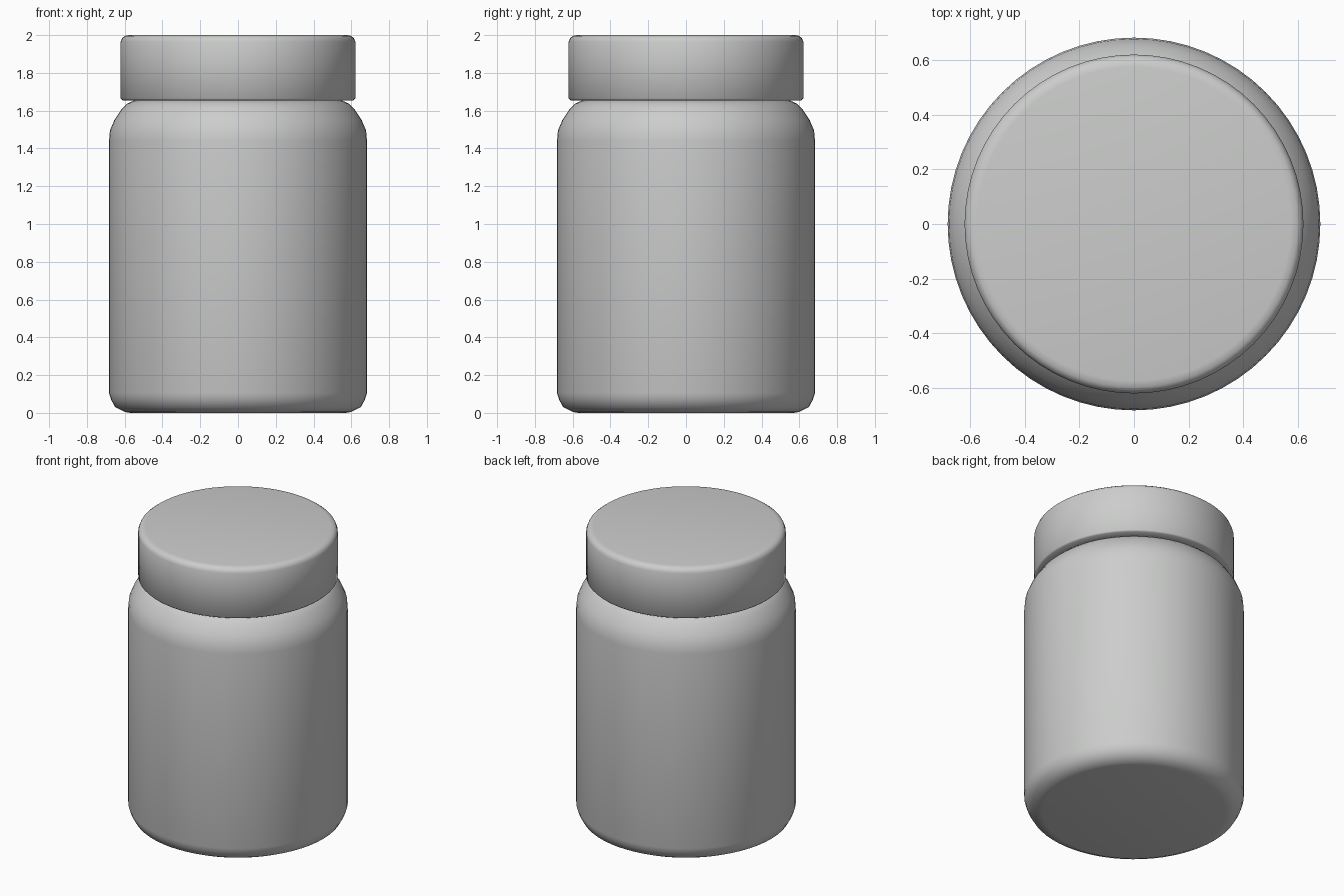
import bpy, bmesh, math

old = bpy.data.objects.get("Cube")
if old:
    bpy.data.objects.remove(old, do_unlink=True)

SEGMENTS = 64

# Single light grey plastic
plastic = bpy.data.materials.new("light_grey_plastic")
plastic.use_nodes = True
GREY = (0.6, 0.61, 0.6, 1)
plastic.diffuse_color = GREY
plastic.node_tree.nodes["Principled BSDF"].inputs["Base Color"].default_value = GREY


def lathe(name, profile):
    """Revolve a (radius, height) profile around z and cap both ends."""
    bm = bmesh.new()
    rings = []
    for r, z in profile:
        ring = []
        for i in range(SEGMENTS):
            a = math.tau * i / SEGMENTS
            ring.append(bm.verts.new((r * math.cos(a), r * math.sin(a), z)))
        rings.append(ring)
    for low, high in zip(rings, rings[1:]):
        for i in range(SEGMENTS):
            j = (i + 1) % SEGMENTS
            bm.faces.new((low[i], low[j], high[j], high[i]))
    bm.faces.new(rings[0][::-1])
    bm.faces.new(rings[-1])
    mesh = bpy.data.meshes.new(name)
    bm.to_mesh(mesh)
    bm.free()
    mesh.materials.append(plastic)
    obj = bpy.data.objects.new(name, mesh)
    bpy.context.collection.objects.link(obj)
    bpy.ops.object.select_all(action='DESELECT')
    obj.select_set(True)
    bpy.context.view_layer.objects.active = obj
    bpy.ops.object.shade_smooth_by_angle(angle=math.radians(50))
    return obj


# Jar with chamfered foot, straight wall, rounded shoulder and a neck
lathe("jar_body", [
    (0.57, 0), (0.6, 0.005), (0.65, 0.03), (0.672, 0.07), (0.683, 0.105),
    (0.683, 1.44), (0.678, 1.495), (0.655, 1.55), (0.615, 1.61),
    (0.585, 1.638), (0.555, 1.652), (0.54, 1.655), (0.54, 1.72),
])

# Screw lid with softened rims
lathe("lid", [
    (0.54, 1.655), (0.612, 1.655), (0.621, 1.664), (0.621, 1.965),
    (0.613, 1.985), (0.598, 1.996), (0.575, 2.0),
])
